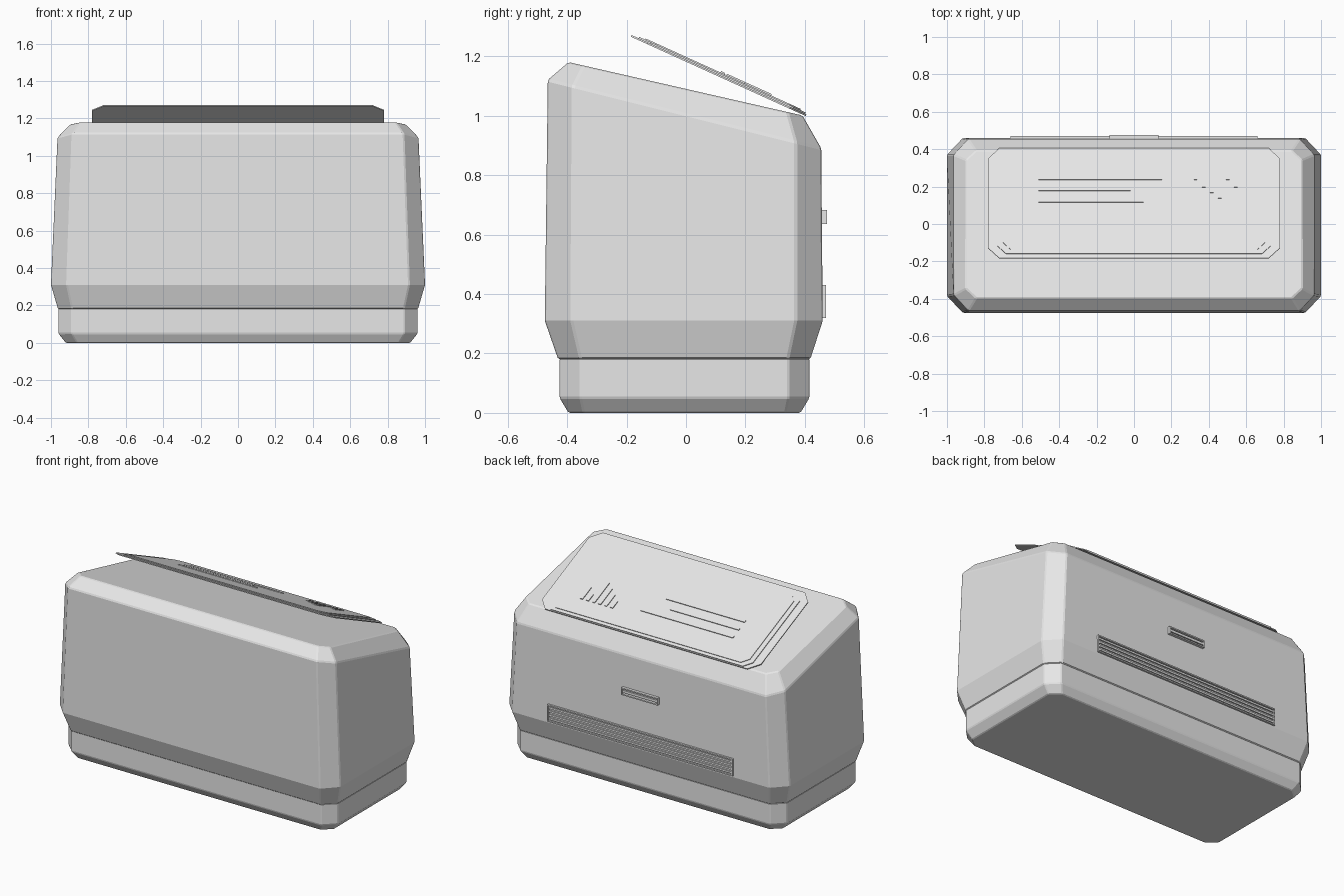
import bpy, bmesh, math
from mathutils import Matrix, Vector

cube = bpy.data.objects.get("Cube")
if cube:
    bpy.data.objects.remove(cube, do_unlink=True)

grey = bpy.data.materials.new("light grey plastic")
grey.use_nodes = True
grey.diffuse_color = (0.8, 0.8, 0.8, 1)
grey.node_tree.nodes["Principled BSDF"].inputs["Base Color"].default_value = (0.8, 0.8, 0.8, 1)


def finish(name, bm, matrix=None):
    bmesh.ops.recalc_face_normals(bm, faces=bm.faces)
    mesh = bpy.data.meshes.new(name)
    bm.to_mesh(mesh)
    bm.free()
    mesh.materials.append(grey)
    obj = bpy.data.objects.new(name, mesh)
    bpy.context.collection.objects.link(obj)
    if matrix:
        obj.matrix_world = matrix
    return obj


def ring(half, front, back, cx, cy, z, slope=0.0, flare=0.0):
    """Rectangle with cut corners; slope tilts it and flare widens it toward the back."""
    right = [(half - cx, front), (half, front + cy), (half, back - cy), (half - cx, back)]
    outline = right + [(-x, y) for x, y in reversed(right)]
    return [Vector((x + math.copysign(flare * y, x), y, z + slope * y)) for x, y in outline]


def loft(name, rings, matrix=None, soft=0.0):
    bm = bmesh.new()
    loops = [[bm.verts.new(p) for p in r] for r in rings]
    for low, high in zip(loops, loops[1:]):
        for i in range(len(low)):
            j = (i + 1) % len(low)
            bm.faces.new((low[i], low[j], high[j], high[i]))
    bm.faces.new(loops[0])
    bm.faces.new(loops[-1])
    obj = finish(name, bm, matrix)
    if soft:
        bevel = obj.modifiers.new("softened edges", "BEVEL")
        bevel.width = soft
        bevel.segments = 1
        bevel.limit_method = "ANGLE"
        bevel.angle_limit = math.radians(25)
    return obj


def box(name, x0, x1, y0, y1, z0, z1, matrix=None):
    bm = bmesh.new()
    bmesh.ops.create_cube(bm, size=1)
    bmesh.ops.scale(bm, vec=(x1 - x0, y1 - y0, z1 - z0), verts=bm.verts)
    bmesh.ops.translate(bm, vec=((x0 + x1) / 2, (y0 + y1) / 2, (z0 + z1) / 2), verts=bm.verts)
    return finish(name, bm, matrix)


# Base plinth with a chamfered foot
loft("base", [
    ring(0.92, -0.395, 0.385, 0.06, 0.05, 0),
    ring(0.96, -0.425, 0.415, 0.07, 0.07, 0.05),
    ring(0.96, -0.425, 0.415, 0.07, 0.07, 0.185),
], soft=0.005)

# Main housing: flared skirt, tapering walls, sloping shoulder and top
loft("housing", [
    ring(0.962, -0.43, 0.418, 0.075, 0.075, 0.18),
    ring(1.0, -0.475, 0.46, 0.085, 0.09, 0.31),
    ring(0.96, -0.465, 0.455, 0.08, 0.085, 1.004, -0.25, 0.013),
    ring(0.895, -0.395, 0.392, 0.055, 0.05, 1.09, -0.228, 0.01),
], soft=0.006)

# Raised lid, hinged along the back edge
angle = math.radians(24.4)
hinge_y = 0.4
tilt = Matrix.Translation((0, hinge_y, 1.0)) @ Matrix.Rotation(-angle, 4, "X")


def along(y):
    return (y - hinge_y) / math.cos(angle)


lid_layers = [
    ("lid_panel", 0.78, -0.185, 0.403, 0.06, 0.0, 0.006),
    ("lid_step", 0.73, -0.162, 0.398, 0.045, 0.006, 0.011),
    ("lid_top", 0.70, -0.142, 0.380, 0.04, 0.011, 0.015),
]
for name, half, front, back, cut, low, high in lid_layers:
    loft(name, [ring(half, along(front), along(back), cut, cut, z) for z in (low, high)], tilt)

# Long ribs on the lid
for i, (right_end, y) in enumerate([(0.15, 0.23), (-0.02, 0.17), (0.05, 0.11)]):
    box(f"lid_long_rib_{i + 1}", -0.51, right_end, along(y), along(y + 0.014), 0.014, 0.020, tilt)

# Short bars on the lid, hanging from a shared line
for i, length in enumerate([0.05, 0.09, 0.12, 0.15, 0.05, 0.09]):
    x = 0.32 + 0.043 * i
    box(f"lid_short_bar_{i + 1}", x, x + 0.018, along(0.28 - length), along(0.28), 0.014, 0.020, tilt)


def framed_panel(name, half, low, high, depth, rim, bars):
    """Rectangular frame on the back wall with evenly spaced horizontal bars."""
    wall = 0.445
    for side in (-1, 1):
        edge = side * (half - rim / 2)
        box(f"{name}_frame_side_{side}", edge - rim / 2, edge + rim / 2, wall, depth, low, high)
    for label, z in (("bottom", low), ("top", high - rim)):
        box(f"{name}_frame_{label}", -half + rim, half - rim, wall, depth, z, z + rim)
    pitch = (high - low - 2 * rim) / bars
    for i in range(bars):
        z = low + rim + pitch * (i + 0.25)
        box(f"{name}_bar_{i + 1}", -half + rim, half - rim, wall, depth - 0.003, z, z + pitch * 0.5)


# Back vent and latch plate
framed_panel("vent", 0.66, 0.32, 0.43, 0.471, 0.008, 4)
framed_panel("latch", 0.13, 0.635, 0.682, 0.475, 0.008, 1)
